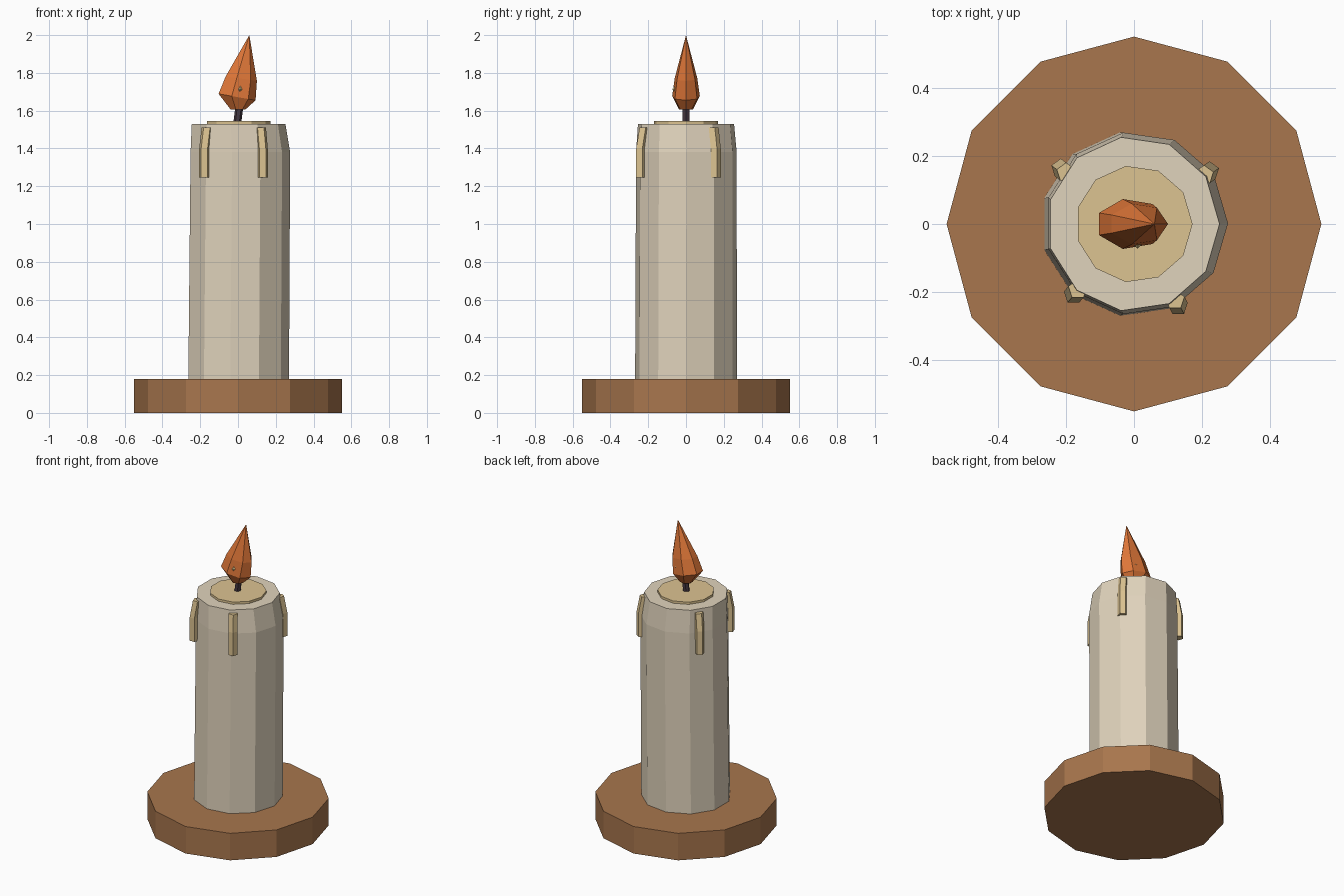
import bpy, bmesh
from math import cos, sin, pi, radians, atan2, hypot

if "Cube" in bpy.data.objects:
    bpy.data.objects.remove(bpy.data.objects["Cube"], do_unlink=True)


def material(name, rgb):
    """Flat colour given as 0-255 display values."""
    col = [((c / 255 + 0.055) / 1.055) ** 2.4 for c in rgb] + [1]
    m = bpy.data.materials.new(name)
    m.use_nodes = True
    m.diffuse_color = col
    m.node_tree.nodes["Principled BSDF"].inputs["Base Color"].default_value = col
    return m


wood = material("brown wood", (168, 118, 77))
wax = material("pale wax", (224, 211, 188))
melted = material("melted wax", (220, 195, 145))
char = material("charred wick", (70, 56, 66))
fire = material("orange flame", (222, 118, 56))
glow = material("pale flame core", (250, 225, 160))


def loft(name, mat, sides, rings, start=0.0):
    """Rings are (z, centre x, centre y, x radius, y radius, tilt); zero radius is a point."""
    bm = bmesh.new()
    loops = []
    for z, cx, cy, rx, ry, tilt in rings:
        if rx == 0:
            loops.append([bm.verts.new((cx, cy, z))])
            continue
        angles = [start + 2 * pi * i / sides for i in range(sides)]
        loops.append([bm.verts.new((cx + rx * cos(a), cy + ry * sin(a), z - tilt * cos(a)))
                      for a in angles])
    for low, high in zip(loops, loops[1:]):
        for i in range(sides):
            j = (i + 1) % sides
            if len(high) == 1:
                bm.faces.new((low[i], low[j], high[0]))
            elif len(low) == 1:
                bm.faces.new((low[0], high[j], high[i]))
            else:
                bm.faces.new((low[i], low[j], high[j], high[i]))
    for end in (loops[0], loops[-1]):
        if len(end) > 1:
            bm.faces.new(end)
    bmesh.ops.recalc_face_normals(bm, faces=bm.faces)
    mesh = bpy.data.meshes.new(name)
    bm.to_mesh(mesh)
    bm.free()
    mesh.materials.append(mat)
    obj = bpy.data.objects.new(name, mesh)
    bpy.context.collection.objects.link(obj)
    return obj


# Wooden base
loft("base", wood, 12, [(0, 0, 0, 0.55, 0.55, 0), (0.18, 0, 0, 0.55, 0.55, 0)])

# Slightly uneven wax body with a sloped shoulder
loft("candle_body", wax, 11, [
    (0.18, -0.002, 0, 0.272, 0.272, 0),
    (1.38, 0.007, 0.002, 0.269, 0.269, 0),
    (1.53, -0.002, 0, 0.253, 0.257, 0)])

# Pool of melted wax
loft("melt_pool", melted, 11, [(1.52, 0, 0, 0.172, 0.172, 0), (1.545, 0, 0, 0.172, 0.172, 0)])

# Wax drips following the shoulder
for n, (x, y) in enumerate([(-0.215, 0.163), (0.222, 0.155), (-0.178, -0.207), (0.13, -0.24)]):
    a = atan2(y, x)
    r = hypot(x, y)
    rings = [(z, (r + d) * cos(a), (r + d) * sin(a), 0.029, 0.029, 0)
             for z, d in ((1.245, 0.0), (1.40, 0.0), (1.51, -0.02))]
    loft(f"drip_{n + 1}", melted, 5, rings, radians(90))

# Wick
loft("wick", char, 6, [(1.54, -0.003, 0, 0.021, 0.021, 0), (1.64, 0.009, 0, 0.021, 0.021, 0)])

# Leaning flame
loft("flame", fire, 7, [
    (1.605, -0.002, 0, 0.040, 0.037, 0),
    (1.673, -0.010, 0, 0.103, 0.075, 0.018),
    (1.770, 0.013, 0, 0.087, 0.061, 0.012),
    (2.0, 0.06, 0, 0, 0, 0)])

# Bright core just breaking through the front of the flame
loft("flame_core", glow, 5, [
    (1.63, 0.008, 0, 0, 0, 0),
    (1.712, 0.010, 0, 0.05, 0.073, 0),
    (1.82, 0.025, 0, 0, 0, 0)], radians(-90))
